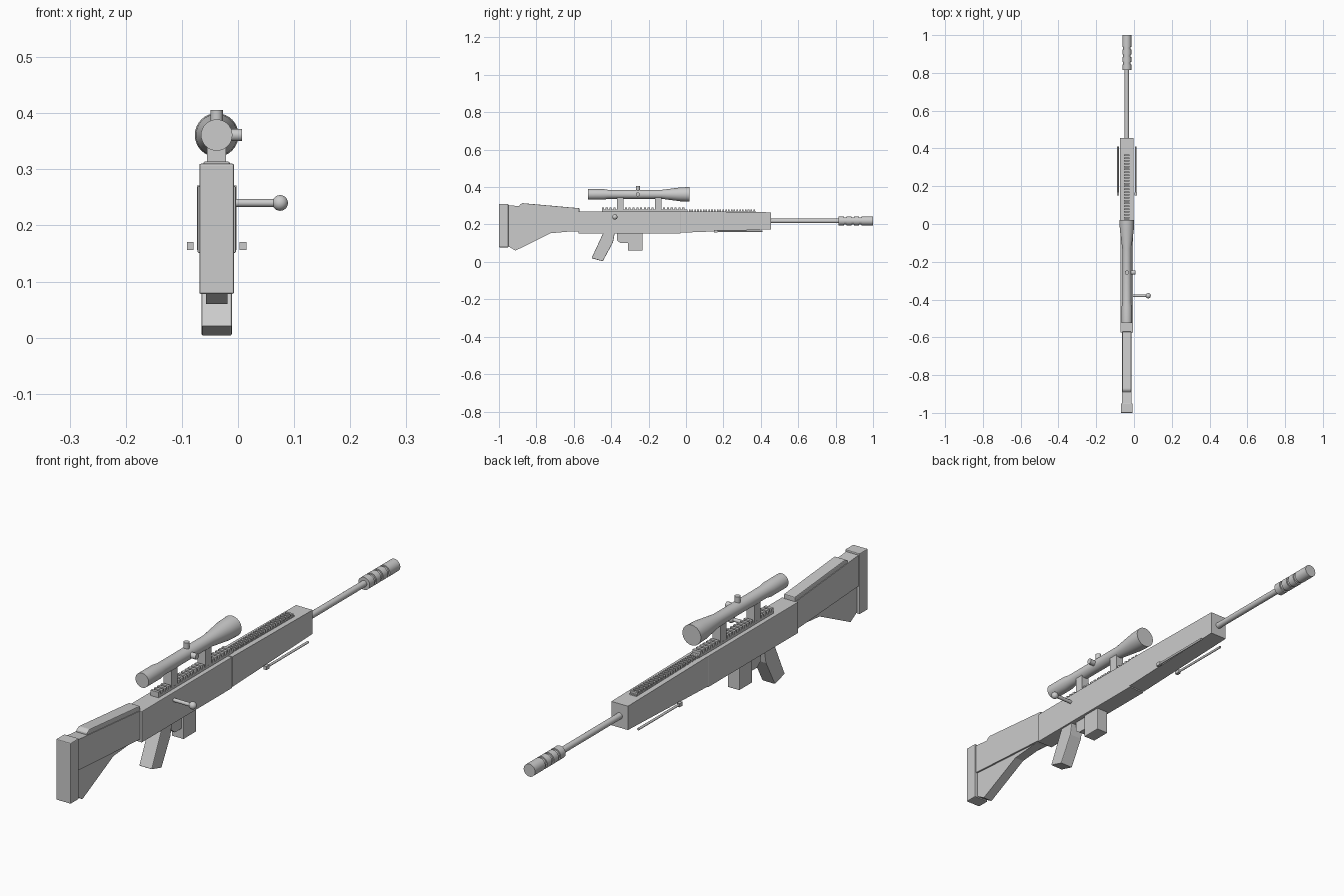
import bpy, bmesh, math
from mathutils import Vector, Matrix

cube = bpy.data.objects.get("Cube")
if cube:
    bpy.data.objects.remove(cube, do_unlink=True)

CX = -0.038  # centre plane of the body

grey = bpy.data.materials.new("light grey")
grey.use_nodes = True
colour = (0.6, 0.6, 0.6, 1)
grey.diffuse_color = colour
grey.node_tree.nodes["Principled BSDF"].inputs["Base Color"].default_value = colour


def finish(name, bm, smooth=False, bevel=0):
    bmesh.ops.recalc_face_normals(bm, faces=bm.faces)
    mesh = bpy.data.meshes.new(name)
    bm.to_mesh(mesh)
    bm.free()
    mesh.materials.append(grey)
    obj = bpy.data.objects.new(name, mesh)
    bpy.context.collection.objects.link(obj)
    if bevel:
        mod = obj.modifiers.new("edge", 'BEVEL')
        mod.width = bevel
        mod.segments = 2
    if smooth:
        bpy.ops.object.select_all(action='DESELECT')
        obj.select_set(True)
        bpy.context.view_layer.objects.active = obj
        bpy.ops.object.shade_smooth_by_angle(angle=math.radians(35))
    return obj


def slab(name, profile, width, bevel=0, x=CX):
    """Side profile of (y, z) points extruded across x."""
    bm = bmesh.new()
    face = bm.faces.new([bm.verts.new((x - width / 2, y, z)) for y, z in profile])
    out = bmesh.ops.extrude_face_region(bm, geom=[face])
    verts = [v for v in out["geom"] if isinstance(v, bmesh.types.BMVert)]
    bmesh.ops.translate(bm, vec=(width, 0, 0), verts=verts)
    return finish(name, bm, bevel=bevel)


def box(name, y0, y1, z0, z1, width, bevel=0, x=CX):
    return slab(name, [(y0, z0), (y1, z0), (y1, z1), (y0, z1)], width, bevel, x)


def lathe(name, profile, origin, axis, sides=32):
    """(distance, radius) profile turned around an axis through origin."""
    bm = bmesh.new()
    rings = []
    turn = Vector((0, 0, 1)).rotation_difference(Vector(axis)).to_matrix()
    for d, r in profile:
        ring = []
        for i in range(sides):
            a = math.tau * i / sides
            p = turn @ Vector((r * math.cos(a), r * math.sin(a), d))
            ring.append(bm.verts.new(p + Vector(origin)))
        rings.append(ring)
    for a, b in zip(rings, rings[1:]):
        for i in range(sides):
            j = (i + 1) % sides
            bm.faces.new((a[i], a[j], b[j], b[i]))
    bm.faces.new(rings[0])
    bm.faces.new(rings[-1])
    return finish(name, bm, smooth=True)


def rail(name, y0, y1, z0, z1, width, pitch):
    """Toothed mounting rail as one stepped side profile."""
    low = z0 + (z1 - z0) * 0.5
    n = round((y1 - y0) / pitch)
    step = (y1 - y0) / n
    pts = [(y1, z0), (y0, z0)]
    for i in range(n):
        a = y0 + i * step
        b = a + step * 0.55
        pts += [(a, low), (a, z1), (b, z1), (b, low)]
    pts.append((y1, low))
    return slab(name, pts, width)


# Shoulder stock
box("butt_pad", -1, -0.95, 0.078, 0.31, 0.062, 0.003)
slab("stock", [(-0.95, 0.185), (-0.575, 0.162), (-0.575, 0.27), (-0.95, 0.303)], 0.052)
slab("lower_stock", [(-0.95, 0.2), (-0.95, 0.083), (-0.912, 0.06), (-0.725, 0.153),
                     (-0.58, 0.166), (-0.58, 0.18)], 0.038)
slab("cheek_rest", [(-0.89, 0.27), (-0.57, 0.25), (-0.57, 0.287), (-0.875, 0.314),
                    (-0.89, 0.305)], 0.047, 0.003)

# Body
box("receiver", -0.575, -0.03, 0.151, 0.27, 0.068, 0.002)
slab("fore_end", [(-0.03, 0.156), (0.455, 0.174), (0.455, 0.265), (-0.03, 0.271)], 0.07)
rail("scope_rail", -0.45, 0.0, 0.268, 0.291, 0.034, 0.02)
rail("front_rail", 0.0, 0.375, 0.262, 0.279, 0.03, 0.015)

# Grip, guard and magazine
slab("grip", [(-0.44, 0.16), (-0.505, 0.02), (-0.445, 0.003), (-0.39, 0.105),
              (-0.38, 0.16)], 0.054, 0.003)
slab("trigger_guard", [(-0.37, 0.155), (-0.37, 0.115), (-0.35, 0.1), (-0.305, 0.1),
                       (-0.305, 0.155)], 0.034)
box("magazine", -0.31, -0.232, 0.06, 0.16, 0.05, 0.003)

# Barrel and muzzle with ringed grooves
lathe("barrel", [(0.44, 0.012), (0.83, 0.012)], (CX, 0, 0.219), (0, 1, 0), 24)
muzzle = [(0.815, 0.019), (0.815, 0.024)]
for y in (0.845, 0.885, 0.925):
    muzzle += [(y, 0.024), (y, 0.019), (y + 0.012, 0.019), (y + 0.012, 0.024)]
muzzle.append((1, 0.024))
lathe("muzzle", muzzle, (CX, 0, 0.219), (0, 1, 0))

# Scope
lathe("scope_tube", [(-0.525, 0.028), (-0.44, 0.028), (-0.415, 0.024), (-0.13, 0.024),
                     (-0.03, 0.037), (0.02, 0.039)], (CX, 0, 0.361), (0, 1, 0))
for label, y in (("rear", -0.352), ("front", -0.148)):
    box(label + "_scope_mount", y - 0.018, y + 0.018, 0.28, 0.35, 0.034)
for label, axis in (("top", (0, 0, 1)), ("side", (1, 0, 0))):
    lathe(label + "_turret", [(0, 0.011), (0.045, 0.011)], (CX, -0.257, 0.361), axis, 20)

# Bolt handle with a ball knob
lathe("bolt_handle", [(0, 0.007), (0.105, 0.007)], (CX, -0.38, 0.24), (1, 0, 0), 20)
bm = bmesh.new()
bmesh.ops.create_uvsphere(bm, u_segments=24, v_segments=14, radius=0.014,
                          matrix=Matrix.Translation((0.075, -0.38, 0.24)))
finish("bolt_knob", bm, smooth=True)

# Folded support legs on both sides
for label, side in (("right", -1), ("left", 1)):
    x = CX + side * 0.047
    box(label + "_leg_pivot", 0.15, 0.168, 0.156, 0.17, 0.012, x=x)
    lathe(label + "_leg", [(0.16, 0.0045), (0.41, 0.0045)], (x, 0, 0.163), (0, 1, 0), 12)
